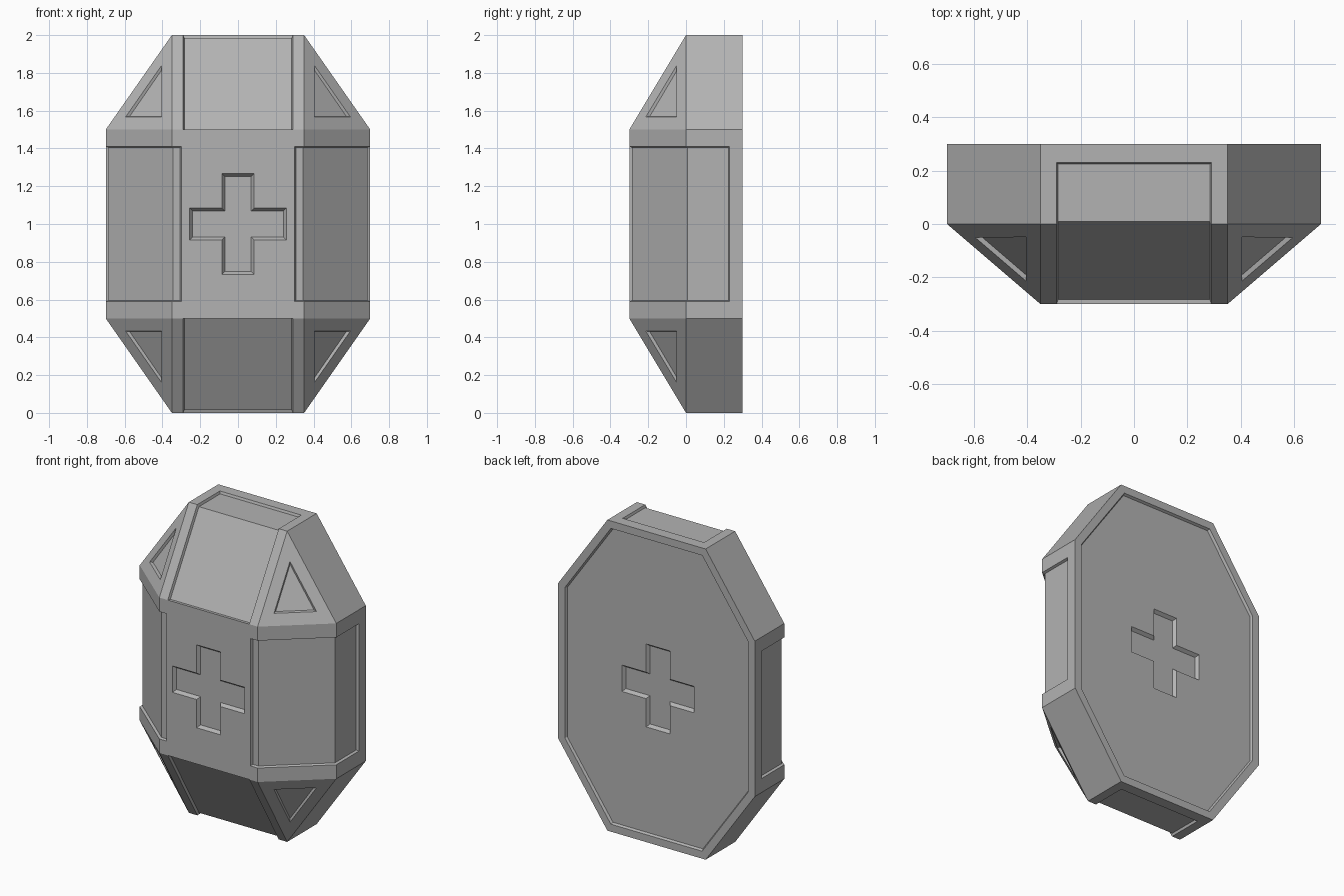
import bpy, bmesh
from mathutils import Vector

if "Cube" in bpy.data.objects:
    bpy.data.objects.remove(bpy.data.objects["Cube"])

D, T = 0.015, 0.006   # panel depth and half taper of its walls


def to_object(name, bm):
    bmesh.ops.recalc_face_normals(bm, faces=bm.faces)
    mesh = bpy.data.meshes.new(name)
    bm.to_mesh(mesh)
    bm.free()
    obj = bpy.data.objects.new(name, mesh)
    bpy.context.collection.objects.link(obj)
    return obj


def loft(name, rings):
    """Closed solid through a list of equal-length point rings."""
    bm = bmesh.new()
    rows = [[bm.verts.new(p) for p in r] for r in rings]
    for a, b in zip(rows, rows[1:]):
        for i in range(len(a)):
            j = (i + 1) % len(a)
            bm.faces.new((a[i], a[j], b[j], b[i]))
    bm.faces.new(rows[0])
    bm.faces.new(rows[-1])
    return to_object(name, bm)


def octagon(x1, z1, x2, z2, y):
    q = [(x1, z1), (x2, z2), (x2, 2 - z2), (x1, 2 - z1)]
    return [(x, y, z) for x, z in q] + [(-x, y, z) for x, z in reversed(q)]


def cross(grow, y):
    h, a, b = .07 + grow, .242 + grow, .252 + grow
    pts = [(h, h), (h, b), (-h, b), (-h, h), (-a, h), (-a, -h),
           (-h, -h), (-h, -b), (h, -b), (h, -h), (a, -h), (a, h)]
    return [(x, y, 1 + z) for x, z in pts]


def wrapped(name, path, half, place):
    """Shallow tapered panel cutter following a folded surface profile."""
    rings = []
    for p, m in path:
        o = (p[0] + D * m[0], p[1] + D * m[1])
        i = (p[0] - D * m[0], p[1] - D * m[1])
        rings.append([place(o, -half - T), place(o, half + T),
                      place(i, half - T), place(i, -half + T)])
    return loft(name, rings)


# Main body: octagonal slab with a chamfered front
bm = bmesh.new()
pts = octagon(.35, 0, .7, .5, .3) + octagon(.35, 0, .7, .5, 0)
pts += [(x, -.3, z) for x in (-.35, .35) for z in (.5, 1.5)]
bmesh.ops.convex_hull(bm, input=[bm.verts.new(p) for p in pts])
bmesh.ops.dissolve_limit(bm, angle_limit=.01, verts=bm.verts, edges=bm.edges)
body = to_object("medical_case", bm)
grey = bpy.data.materials.new("dark_grey")
grey.diffuse_color = (.45, .45, .45, 1)
grey.use_nodes = True
grey.node_tree.nodes["Principled BSDF"].inputs["Base Color"].default_value = grey.diffuse_color
body.data.materials.append(grey)

cutters = []

# Back panel, then front and back crosses
cutters.append(loft("back_panel_cut", [octagon(.33, .04, .66, .513, .315),
                                       octagon(.32, .056, .645, .518, .285)]))
cutters.append(loft("front_cross_cut", [cross(.03, -.32), cross(0, -.28)]))
cutters.append(loft("back_cross_cut", [cross(.03, .305), cross(0, .265)]))

# Top/bottom and left/right wrapped panels
k = T / D
end_path = [((.23, 1), (k, 1)), ((0, 1), (-.57, 1)), ((-.3, .5), (-1.17, 0))]
side_path = [((.7, .23), (1, k)), ((.7, 0), (1, -.46)),
             ((.35, -.3), (.37, -1)), ((.3, -.3), (-k, -1))]
for s in (-1, 1):
    cutters.append(wrapped("end_panel_cut", end_path, .29,
                           lambda p, w: (w, p[0], 1 + s * p[1])))
    cutters.append(wrapped("side_panel_cut", side_path, .41,
                           lambda p, w: (s * p[0], p[1], 1 + w)))

# Triangular recesses on the four corner facets
tri = [Vector((.405, -.05, .842)), Vector((.595, -.05, .567)), Vector((.405, -.213, .567))]
n = (tri[1] - tri[0]).cross(tri[2] - tri[0]).normalized()
n *= 1 if n.x > 0 else -1
mid = sum(tri, Vector()) / 3
for sx in (-1, 1):
    for sz in (-1, 1):
        rings = [[mid + (p - mid) * f + n * d for p in tri]
                 for f, d in ((1.1, .015), (.9, -.015))]
        cutters.append(loft("corner_cut", [[(sx * p.x, p.y, 1 + sz * p.z) for p in r]
                                           for r in rings]))

# Carve every recess and discard the cutters
bpy.context.view_layer.objects.active = body
for c in cutters:
    c.data.materials.append(grey)
    mod = body.modifiers.new("recess", 'BOOLEAN')
    mod.operation = 'DIFFERENCE'
    mod.solver = 'EXACT'
    mod.object = c
    bpy.ops.object.modifier_apply(modifier=mod.name)
    bpy.data.objects.remove(c, do_unlink=True)
